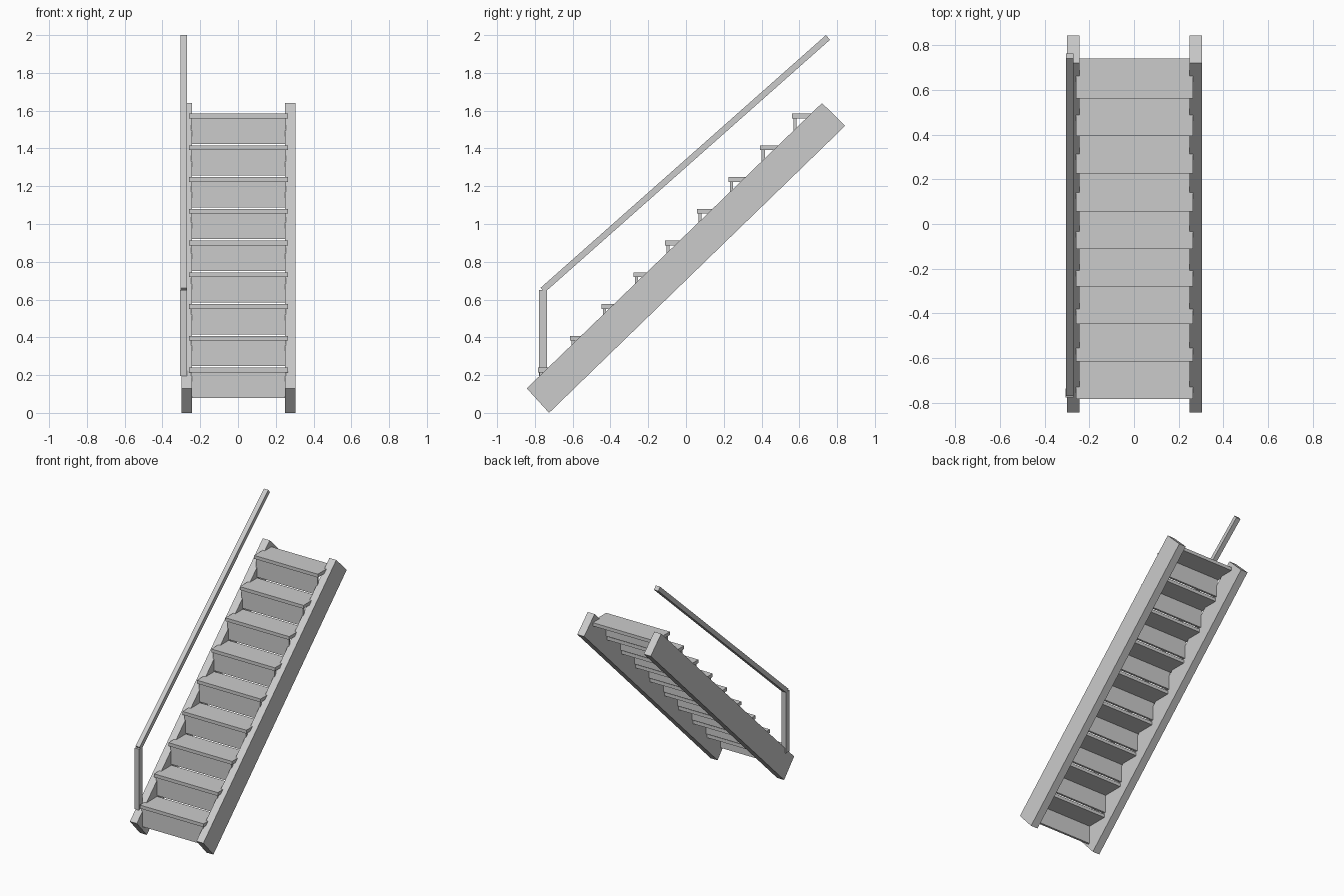
import bpy
import bmesh

cube = bpy.data.objects.get("Cube")
if cube:
    bpy.data.objects.remove(cube, do_unlink=True)

grey = bpy.data.materials.new("light_grey")
grey.use_nodes = True
colour = (0.6, 0.6, 0.6, 1)
grey.diffuse_color = colour
grey.node_tree.nodes["Principled BSDF"].inputs["Base Color"].default_value = colour


def extrude_profile(name, profile, x0, x1):
    """Extrude a (y, z) outline from x0 to x1."""
    bm = bmesh.new()
    face = bm.faces.new([bm.verts.new((x0, y, z)) for y, z in profile])
    result = bmesh.ops.extrude_face_region(bm, geom=[face])
    verts = [v for v in result["geom"] if isinstance(v, bmesh.types.BMVert)]
    bmesh.ops.translate(bm, verts=verts, vec=(x1 - x0, 0, 0))
    bmesh.ops.recalc_face_normals(bm, faces=bm.faces)
    mesh = bpy.data.meshes.new(name)
    bm.to_mesh(mesh)
    bm.free()
    mesh.materials.append(grey)
    obj = bpy.data.objects.new(name, mesh)
    bpy.context.collection.objects.link(obj)
    return obj


def box(name, x, y, z):
    profile = [(y[0], z[0]), (y[1], z[0]), (y[1], z[1]), (y[0], z[1])]
    return extrude_profile(name, profile, *x)


# Sloping side boards
board = [(-0.843, 0.13), (-0.725, 0.0), (0.843, 1.52), (0.72, 1.64)]
extrude_profile("right_stringer", board, -0.30, -0.243)
extrude_profile("left_stringer", board, 0.248, 0.305)

# Treads with a riser under each nosing, leaving a slit above the tread below
STEPS, PITCH = 9, 0.168
for i in range(STEPS):
    front = -0.783 + i * PITCH
    top = 0.24 + i * PITCH
    box(f"tread_{i + 1}", (-0.26, 0.264), (front, front + 0.18), (top - 0.025, top))
    box(f"riser_{i + 1}", (-0.25, 0.255), (front + 0.008, front + 0.024),
        (top - 0.16, top - 0.025))

# Handrail on one side with a single post at the foot
box("rail_post", (-0.306, -0.27), (-0.777, -0.737), (0.195, 0.65))
rail = [(-0.77, 0.662), (-0.748, 0.638), (0.762, 1.975), (0.741, 2.0)]
extrude_profile("handrail", rail, -0.305, -0.27)
